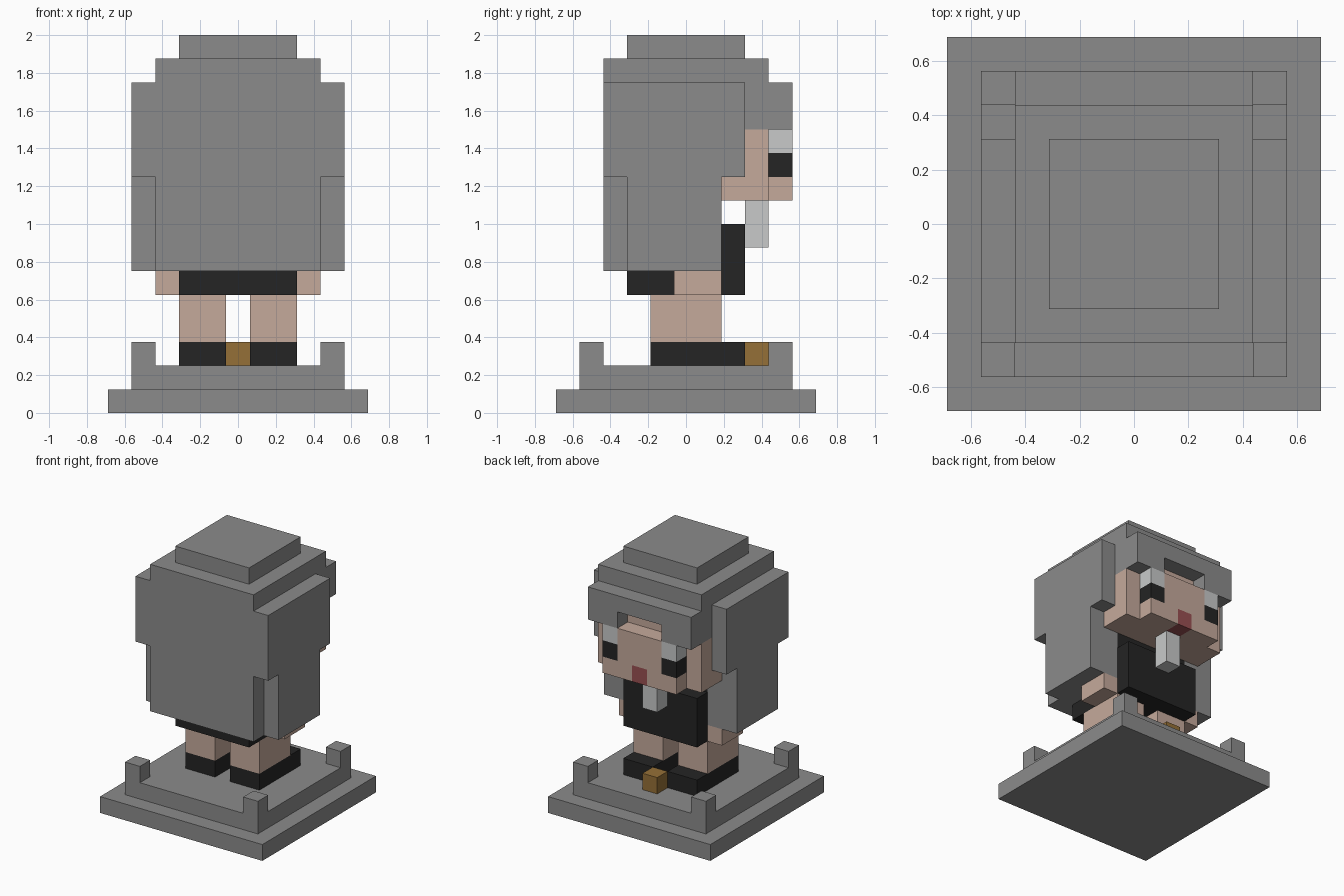
import bpy
import bmesh

cube = bpy.data.objects.get("Cube")
if cube:
    bpy.data.objects.remove(cube, do_unlink=True)

UNIT = 0.125  # size of one block


def material(name, rgb):
    mat = bpy.data.materials.new(name)
    mat.use_nodes = True
    color = (*rgb, 1.0)
    mat.diffuse_color = color
    bsdf = next(n for n in mat.node_tree.nodes if n.type == 'BSDF_PRINCIPLED')
    bsdf.inputs["Base Color"].default_value = color
    bsdf.inputs["Roughness"].default_value = 0.9
    return mat


grey = material("stone grey", (0.26, 0.26, 0.26))
skin = material("skin", (0.56, 0.40, 0.33))
black = material("black cloth", (0.018, 0.018, 0.018))
white = material("off white", (0.58, 0.59, 0.59))
gold = material("gold", (0.30, 0.16, 0.038))
red = material("mouth red", (0.32, 0.08, 0.085))


def box(name, mat, x, y, z):
    """Box spanning the given (low, high) ranges, in blocks."""
    bm = bmesh.new()
    bmesh.ops.create_cube(bm, size=1.0)
    for v in bm.verts:
        for axis, (low, high) in enumerate((x, y, z)):
            v.co[axis] = (low if v.co[axis] < 0 else high) * UNIT
    mesh = bpy.data.meshes.new(name)
    bm.to_mesh(mesh)
    bm.free()
    mesh.materials.append(mat)
    obj = bpy.data.objects.new(name, mesh)
    bpy.context.collection.objects.link(obj)
    return obj


def centred(name, mat, half, y, z):
    return box(name, mat, (-half, half), y, z)


def pair(name, mat, x, y, z):
    box("left_" + name, mat, x, y, z)
    box("right_" + name, mat, (-x[1], -x[0]), y, z)


# Stepped base with corner posts
centred("base_lower", grey, 5.5, (-5.5, 5.5), (0, 1))
centred("base_upper", grey, 4.5, (-4.5, 4.5), (1, 2))
pair("front_post", grey, (3.5, 4.5), (-4.5, -3.5), (2, 3))
pair("back_post", grey, (3.5, 4.5), (3.5, 4.5), (2, 3))

# Shoes, legs and the small gold block
pair("shoe", black, (0.5, 2.5), (-1.5, 2.5), (2, 3))
pair("leg", skin, (0.5, 2.5), (-1.5, 1.5), (3, 5))
centred("gold_block", gold, 0.5, (2.5, 3.5), (2, 3))

# Dress, collar and hands
centred("dress", black, 2.5, (-2.5, 2.5), (5, 8))
centred("collar", black, 2.5, (-2.5, 1.5), (8, 9))
pair("hand", skin, (2.5, 3.5), (-0.5, 1.5), (5, 6))
centred("necktie", white, 0.5, (2.5, 3.5), (7, 9))

# Head and raised face
centred("head", skin, 3.5, (-2.5, 3.5), (9, 12))
centred("forehead", skin, 1.5, (-2.5, 3.5), (12, 13))
centred("face_middle", skin, 1.5, (3.5, 4.5), (10, 12))
pair("cheek", skin, (0.5, 2.5), (3.5, 4.5), (9, 10))
centred("mouth", red, 0.5, (3.5, 4.5), (9, 10))
pair("pupil", black, (1.5, 2.5), (3.5, 4.5), (10, 11))
pair("eye_white", white, (1.5, 2.5), (3.5, 4.5), (11, 12))

# Hair: stepped crown, fringe, back and sides
centred("hair_crown", grey, 2.5, (-2.5, 2.5), (15, 16))
centred("hair_top", grey, 3.5, (-3.5, 3.5), (13, 15))
centred("hair_back", grey, 3.5, (-3.5, -2.5), (6, 13))
centred("fringe", grey, 3.5, (3.5, 4.5), (13, 14))
pair("fringe_tip", grey, (1.5, 3.5), (2.5, 4.5), (12, 13))
pair("hair_side_upper", grey, (3.5, 4.5), (-3.5, 2.5), (10, 14))
pair("hair_side_lower", grey, (3.5, 4.5), (-2.5, 1.5), (6, 10))
pair("hair_side_inner", grey, (2.5, 3.5), (-2.5, 1.5), (6, 9))
